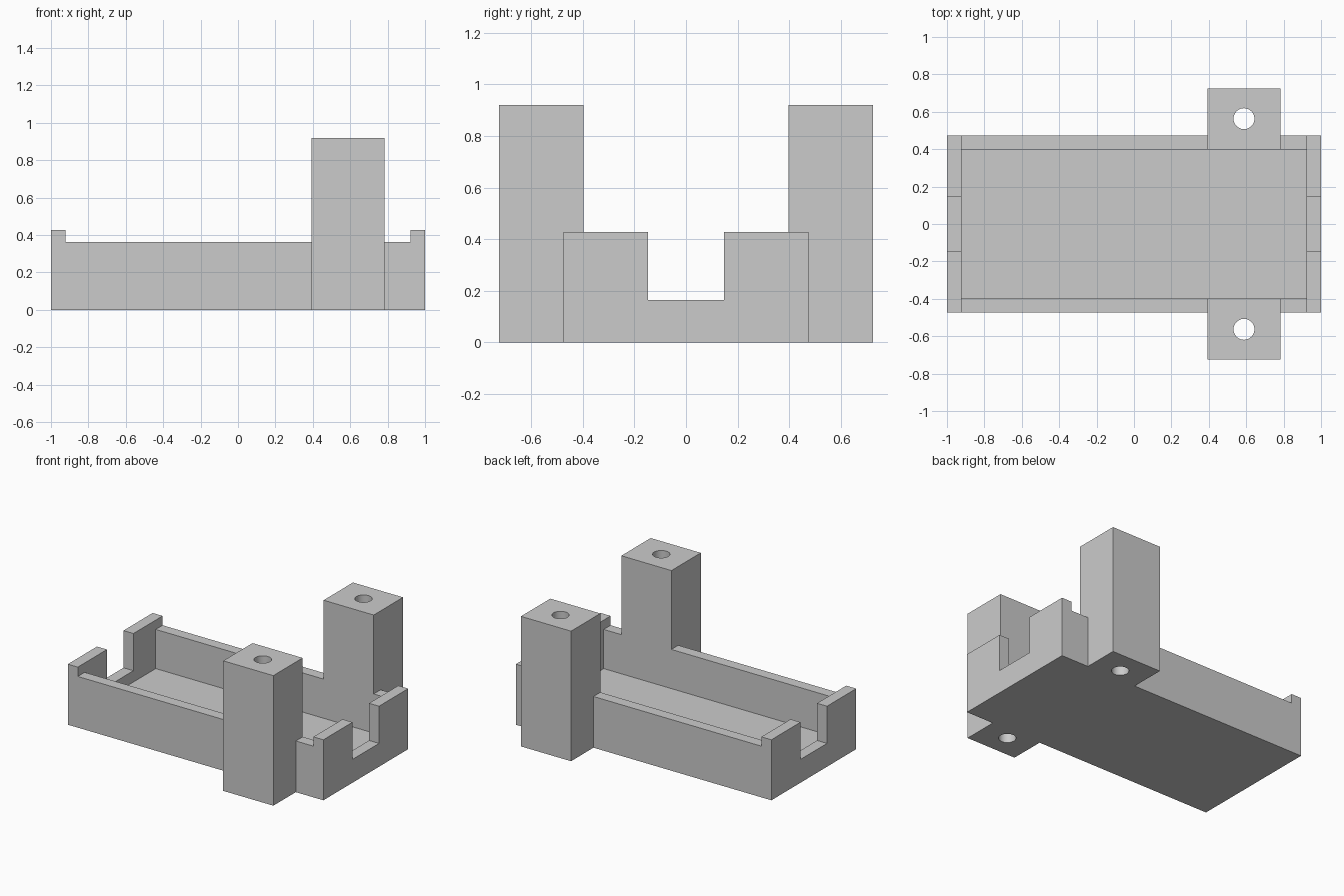
import bpy
import math

cube = bpy.data.objects.get("Cube")
if cube:
    bpy.data.objects.remove(cube, do_unlink=True)

# Single grey material
grey = bpy.data.materials.new("light_grey")
grey.use_nodes = True
grey.diffuse_color = (0.6, 0.6, 0.6, 1)
grey.node_tree.nodes["Principled BSDF"].inputs["Base Color"].default_value = (0.6, 0.6, 0.6, 1)


def box(name, low, high):
    """Box between two opposite corners."""
    bpy.ops.mesh.primitive_cube_add(size=1)
    obj = bpy.context.object
    obj.name = name
    for v in obj.data.vertices:
        v.co = [h if c > 0 else l for c, l, h in zip(v.co, low, high)]
    obj.data.materials.append(grey)
    return obj


def combine(target, other, operation):
    """Apply a boolean to the target and discard the other body."""
    mod = target.modifiers.new(operation.lower(), 'BOOLEAN')
    mod.object = other
    mod.operation = operation
    mod.solver = 'EXACT'
    bpy.context.view_layer.objects.active = target
    bpy.ops.object.modifier_apply(modifier=mod.name)
    bpy.data.objects.remove(other, do_unlink=True)


WIDTH, INNER_X, INNER_Y = 0.474, 0.922, 0.397
FLOOR, NOTCH, SIDE, END, TOWER = 0.085, 0.165, 0.362, 0.428, 0.92

# Tray block with lowered long sides
tray = box("tray", (-1, -WIDTH, 0), (1, WIDTH, END))
combine(tray, box("side_cut", (-INNER_X, -1, SIDE), (INNER_X, 1, 1)), 'DIFFERENCE')

# Screw towers on both long sides
for s in (-1, 1):
    y0, y1 = sorted((s * 0.3, s * 0.725))
    combine(tray, box("screw_tower", (0.392, y0, 0), (0.784, y1, TOWER)), 'UNION')

# Open cavity and the notch through both ends
combine(tray, box("cavity", (-INNER_X, -INNER_Y, FLOOR), (INNER_X, INNER_Y, 2)), 'DIFFERENCE')
combine(tray, box("end_notch", (-2, -0.148, NOTCH), (2, 0.148, 2)), 'DIFFERENCE')

# Vertical screw holes
for s in (-1, 1):
    bpy.ops.mesh.primitive_cylinder_add(vertices=40, radius=0.056, depth=3,
                                        location=(0.588, s * 0.563, 0.5))
    hole = bpy.context.object
    hole.data.materials.append(grey)
    combine(tray, hole, 'DIFFERENCE')

# Smooth hole walls, sharp edges elsewhere
bpy.ops.object.select_all(action='DESELECT')
tray.select_set(True)
bpy.context.view_layer.objects.active = tray
bpy.ops.object.shade_smooth_by_angle(angle=math.radians(30))
